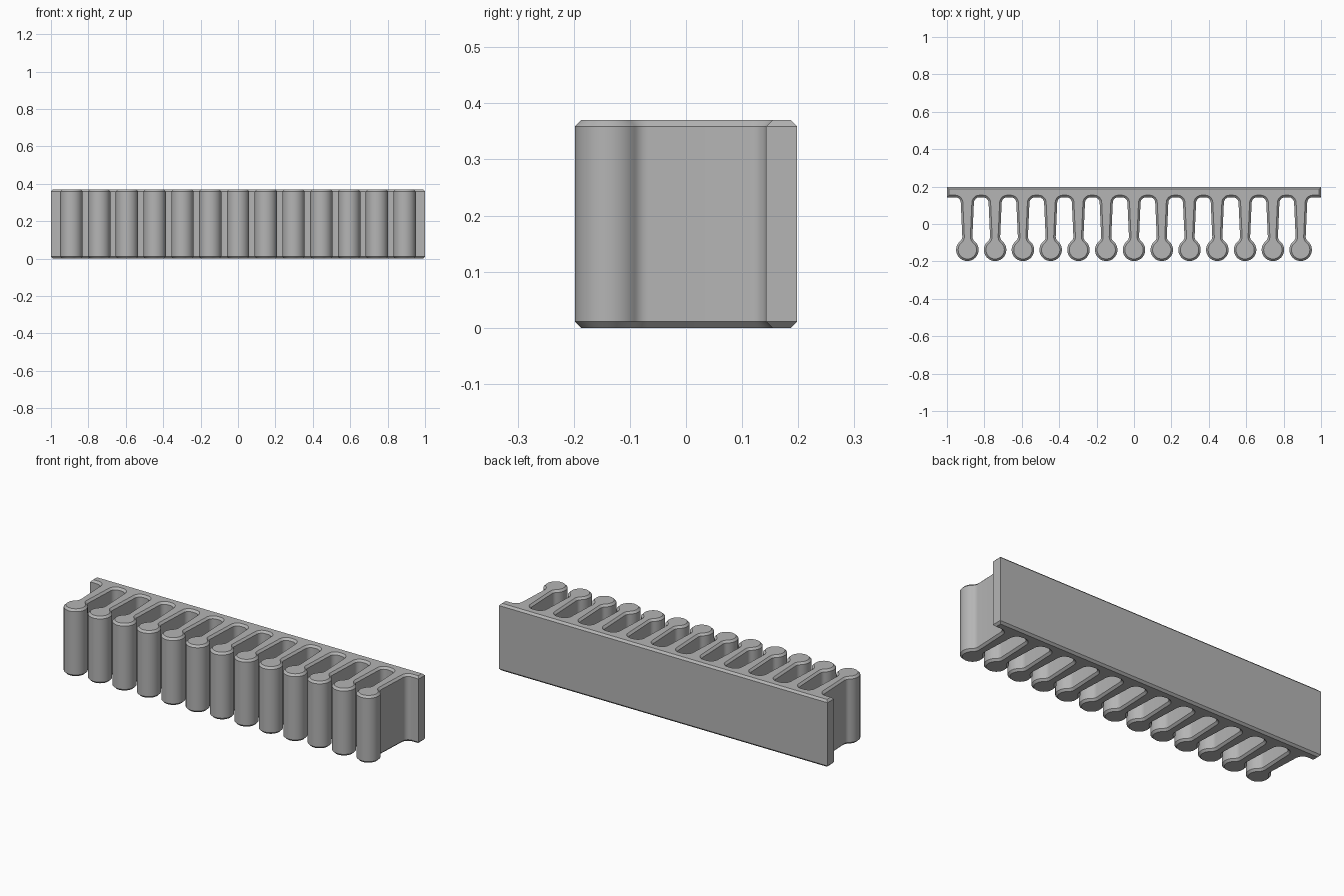
import bpy
import bmesh
from math import sin, cos, asin, acos, pi, radians
from mathutils import Vector

cube = bpy.data.objects.get("Cube")
if cube:
    bpy.data.objects.remove(cube, do_unlink=True)

TEETH, PITCH = 13, 0.1485
HEIGHT, CHAMFER = 0.37, 0.011
BACK, SPINE_FRONT = 0.198, 0.143
BULB_Y, BULB_R = -0.138, 0.06
ROOT_W, NECK_W, FILLET = 0.035, 0.027, 0.03


def arc(cx, cy, r, start, end, steps):
    """Points on a circle from one angle to another."""
    return [Vector((cx + r * cos(start + (end - start) * i / steps),
                    cy + r * sin(start + (end - start) * i / steps)))
            for i in range(steps + 1)]


def tooth_profile():
    """Outline of one tooth, left to right around its bulb."""
    reach = BULB_R + FILLET
    neck_x = NECK_W + FILLET
    tilt = acos(neck_x / reach)
    neck_y = BULB_Y + reach * sin(tilt)
    # right half: bulb tip, neck fillet, root fillet
    half = arc(0, BULB_Y, BULB_R, -pi / 2, tilt, 18)
    half += arc(neck_x, neck_y, FILLET, pi + tilt, pi, 6)[1:]
    half += arc(ROOT_W + FILLET, SPINE_FRONT - FILLET, FILLET, pi, pi / 2, 8)
    mirrored = [Vector((-p.x, p.y)) for p in reversed(half)]
    return mirrored + half[1:]


def inset(points, distance):
    """Move a counter-clockwise outline inward with mitred corners."""
    result = []
    for i, p in enumerate(points):
        a = (p - points[i - 1]).normalized()
        b = (points[(i + 1) % len(points)] - p).normalized()
        na, nb = Vector((-a.y, a.x)), Vector((-b.y, b.x))
        result.append(p + (na + nb) * distance / (1 + na.dot(nb)))
    return result


# Whole comb outline: spine ends plus repeated teeth
outline = [Vector((-1, BACK)), Vector((-1, SPINE_FRONT))]
for n in range(TEETH):
    offset = Vector(((n - (TEETH - 1) / 2) * PITCH, 0))
    outline += [p + offset for p in tooth_profile()]
outline += [Vector((1, SPINE_FRONT)), Vector((1, BACK))]
small = inset(outline, CHAMFER)

# Stacked rings give straight walls with chamfered rims
bm = bmesh.new()
levels = [(small, 0), (outline, CHAMFER),
          (outline, HEIGHT - CHAMFER), (small, HEIGHT)]
rings = [[bm.verts.new((p.x, p.y, z)) for p in pts] for pts, z in levels]
for low, high in zip(rings, rings[1:]):
    for i in range(len(low)):
        bm.faces.new((low[i - 1], low[i], high[i], high[i - 1]))
bm.faces.new(list(reversed(rings[0])))
bm.faces.new(rings[-1])
bmesh.ops.recalc_face_normals(bm, faces=bm.faces)

mesh = bpy.data.meshes.new("comb_rack")
bm.to_mesh(mesh)
bm.free()
rack = bpy.data.objects.new("comb_rack", mesh)
bpy.context.collection.objects.link(rack)

# Plain grey finish
grey = bpy.data.materials.new("plain_grey")
grey.use_nodes = True
colour = (0.46, 0.46, 0.46, 1)
grey.diffuse_color = colour
grey.node_tree.nodes["Principled BSDF"].inputs["Base Color"].default_value = colour
mesh.materials.append(grey)

bpy.ops.object.select_all(action="DESELECT")
rack.select_set(True)
bpy.context.view_layer.objects.active = rack
bpy.ops.object.shade_smooth_by_angle(angle=radians(30))
